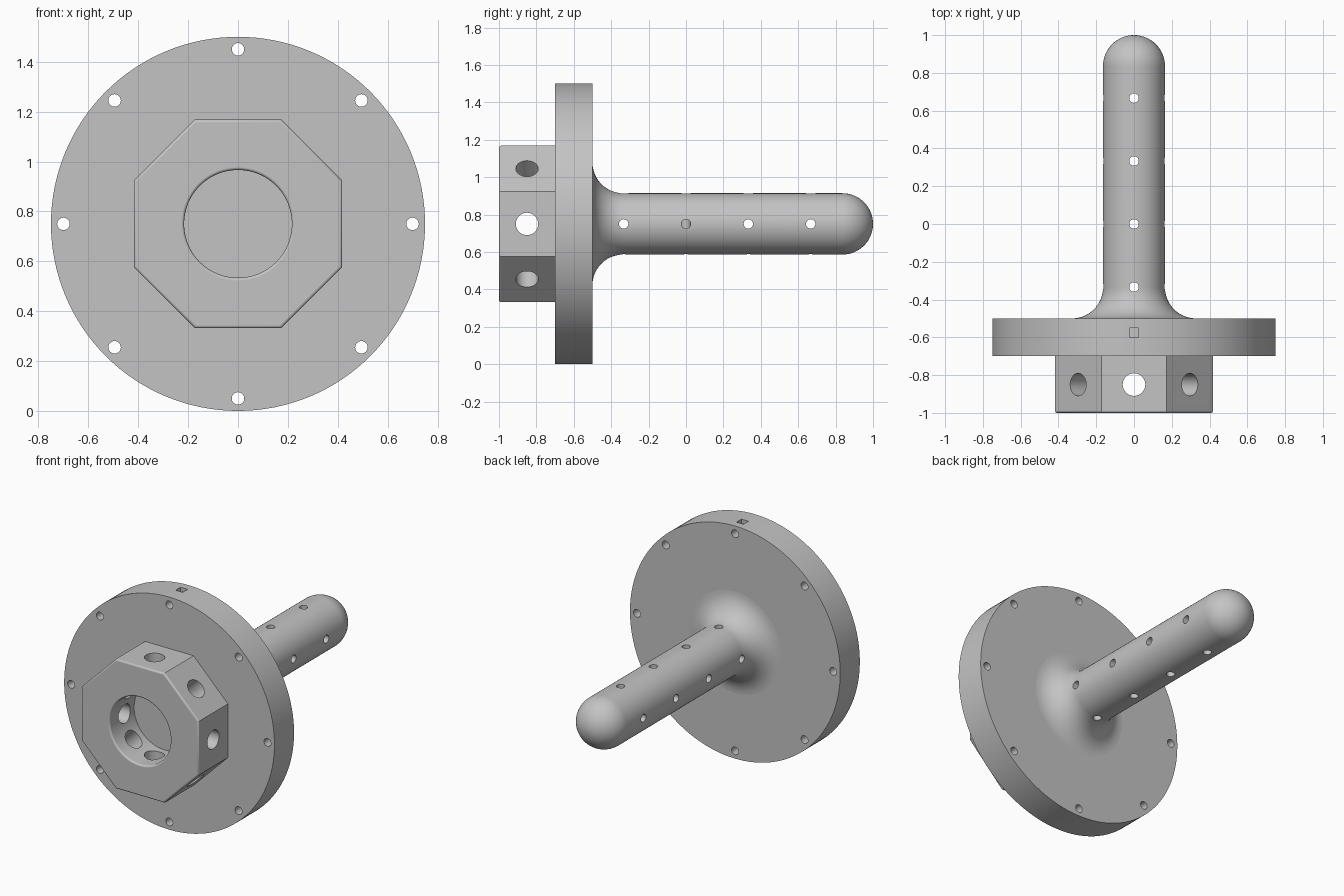
import bpy, bmesh
from math import pi, sin, cos, radians
from mathutils import Matrix, Vector

cube = bpy.data.objects.get("Cube")
if cube:
    bpy.data.objects.remove(cube, do_unlink=True)

AXIS_Z = 0.75          # height of the central axis, which runs along y
FLANGE_R, FRONT, BACK = 0.75, -0.7, -0.5
ROD_R = 0.164

GREY = (0.55, 0.55, 0.55, 1)
grey = bpy.data.materials.new("plain grey")
grey.diffuse_color = GREY
grey.use_nodes = True
grey.node_tree.nodes["Principled BSDF"].inputs["Base Color"].default_value = GREY


def make_object(name, bm):
    bmesh.ops.recalc_face_normals(bm, faces=bm.faces)
    mesh = bpy.data.meshes.new(name)
    bm.to_mesh(mesh)
    bm.free()
    mesh.materials.append(grey)
    obj = bpy.data.objects.new(name, mesh)
    bpy.context.collection.objects.link(obj)
    return obj


def cylinder(name, centre, direction, radius, length, sides=32, turn=0.0):
    bm = bmesh.new()
    rot = Vector(direction).to_track_quat('Z', 'Y').to_matrix().to_4x4()
    bmesh.ops.create_cone(
        bm, cap_ends=True, segments=sides, radius1=radius, radius2=radius, depth=length,
        matrix=Matrix.Translation(centre) @ rot @ Matrix.Rotation(turn, 4, 'Z'))
    return make_object(name, bm)


def lathe(name, profile, steps=96):
    """Spin (radius, y) points about the central axis."""
    bm = bmesh.new()
    verts = [bm.verts.new((r, y, AXIS_Z)) for r, y in profile]
    edges = [bm.edges.new(pair) for pair in zip(verts, verts[1:])]
    bmesh.ops.spin(bm, geom=verts + edges, cent=(0, 0, AXIS_Z), axis=(0, 1, 0),
                   angle=2 * pi, steps=steps, use_merge=True)
    bmesh.ops.remove_doubles(bm, verts=bm.verts, dist=1e-5)
    return make_object(name, bm)


def cut(obj, cutter):
    cutter.hide_render = True
    mod = obj.modifiers.new("cut", 'BOOLEAN')
    mod.operation, mod.solver, mod.object = 'DIFFERENCE', 'EXACT', cutter
    bpy.context.view_layer.objects.active = obj
    bpy.ops.object.modifier_apply(modifier=mod.name)
    bpy.data.objects.remove(cutter, do_unlink=True)


def finish(obj):
    bpy.ops.object.select_all(action='DESELECT')
    obj.select_set(True)
    bpy.context.view_layer.objects.active = obj
    bpy.ops.object.shade_smooth_by_angle(angle=radians(28))
    mod = obj.modifiers.new("even shading", 'WEIGHTED_NORMAL')
    mod.keep_sharp = True


# Round flange with a ring of bolt holes and a small square notch on top
flange = cylinder("flange", (0, (FRONT + BACK) / 2, AXIS_Z), (0, 1, 0),
                  FLANGE_R, BACK - FRONT, 128)
for i in range(8):
    a = i * pi / 4
    cut(flange, cylinder("bolt_hole", (0.7 * cos(a), -0.6, AXIS_Z + 0.7 * sin(a)),
                         (0, 1, 0), 0.025, 0.5))
bm = bmesh.new()
bmesh.ops.create_cube(bm, size=0.05, matrix=Matrix.Translation((0, -0.575, 1.5)))
cut(flange, make_object("notch", bm))
finish(flange)

# Rod with a flared foot and a domed end, drilled crosswise
flare = [(2 * ROD_R - ROD_R * sin(a), BACK + ROD_R - ROD_R * cos(a))
         for a in (i * pi / 24 for i in range(13))]
dome = [(ROD_R * cos(a), 1 - ROD_R + ROD_R * sin(a))
        for a in (i * pi / 32 for i in range(17))]
foot = [(0, BACK - 0.02), (2 * ROD_R, BACK - 0.02)]
rod = lathe("rod", foot + flare + dome)
for i in range(4):
    for direction in ((1, 0, 0), (0, 0, 1)):
        cut(rod, cylinder("rod_hole", (0, (i - 1) / 3, AXIS_Z), direction, 0.025, 1))
finish(rod)

# Octagonal collar with a blind bore, softened front edges and radial holes
collar = cylinder("collar", (0, -0.85, AXIS_Z), (0, 1, 0),
                  0.418 / cos(pi / 8), 0.3, 8, pi / 8)
cut(collar, cylinder("bore", (0, -1, AXIS_Z), (0, 1, 0), 0.216, 0.5, 96))
bm = bmesh.new()
bm.from_mesh(collar.data)
front_edges = [e for e in bm.edges if all(v.co.y < -0.999 for v in e.verts)
               and e.calc_face_angle(0) > 1]
bmesh.ops.bevel(bm, geom=front_edges, offset=0.012, segments=4, profile=0.5,
                affect='EDGES', clamp_overlap=True)
bm.to_mesh(collar.data)
bm.free()
for i in range(4):
    a = i * pi / 4
    cut(collar, cylinder("collar_hole", (0, -0.85, AXIS_Z), (cos(a), 0, sin(a)), 0.06, 1.2))
finish(collar)
